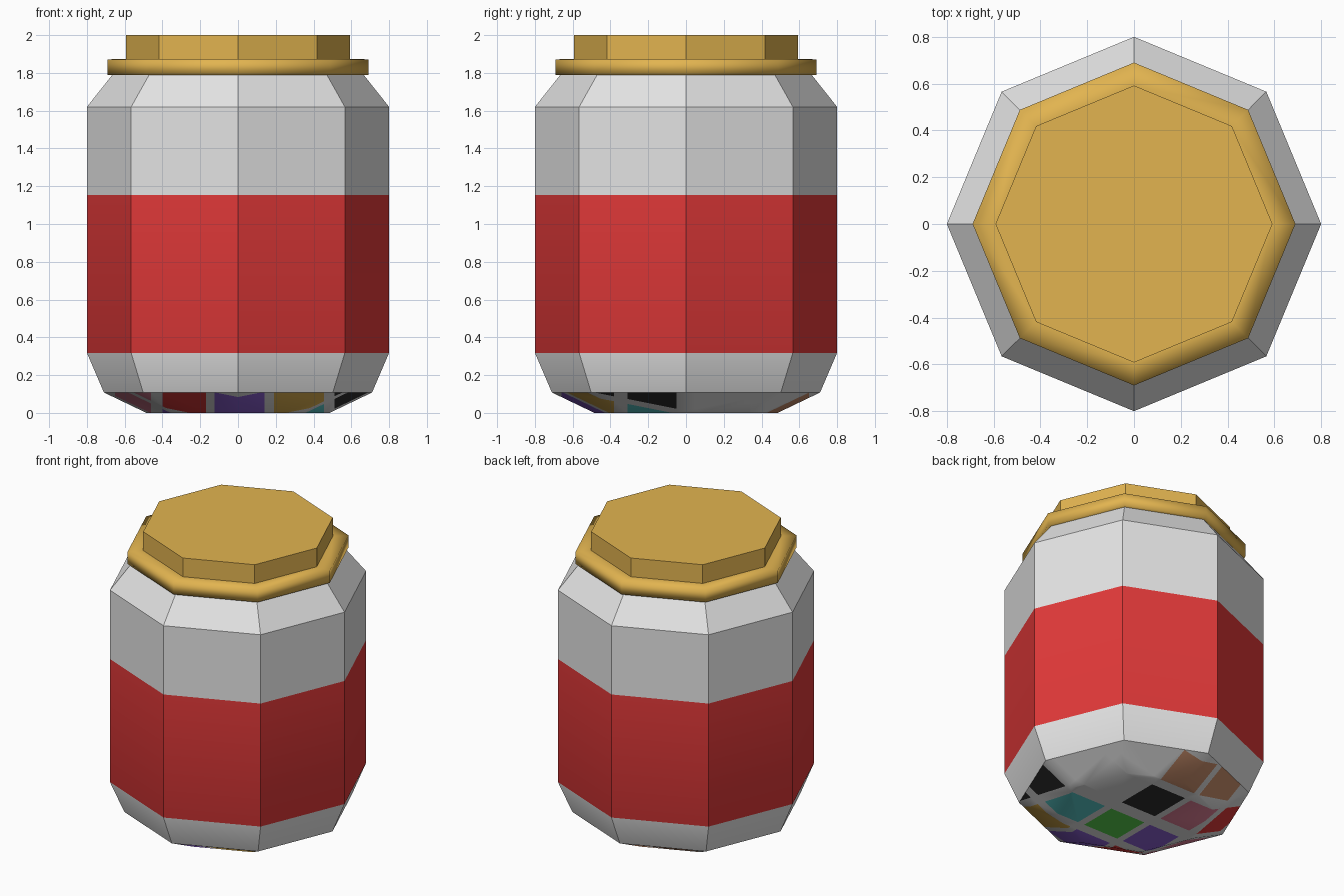
import bpy, bmesh, math
from mathutils import Vector

if "Cube" in bpy.data.objects:
    bpy.data.objects.remove(bpy.data.objects["Cube"])


def srgb(r, g, b):
    def lin(c):
        c /= 255
        return c / 12.92 if c <= 0.04045 else ((c + 0.055) / 1.055) ** 2.4
    return (lin(r), lin(g), lin(b), 1)


COLORS = {
    "white": (228, 228, 228), "red": (226, 57, 57), "gold": (226, 180, 80),
    "black": (45, 45, 45), "cyan": (92, 205, 205), "green": (88, 208, 78),
    "purple": (142, 98, 215), "pink": (225, 128, 152), "brown": (205, 145, 110),
}
NAMES = list(COLORS)
MATS = {}
for n, c in COLORS.items():
    MATS[n] = bpy.data.materials.new(n)
    MATS[n].diffuse_color = srgb(*c)


def lathe(bm, profile, sides=8, bottom=True, top=True):
    """Revolve (radius, z) points, listed bottom to top, into an n-sided shell."""
    rings = [[bm.verts.new((r * math.cos(2 * math.pi * i / sides),
                            r * math.sin(2 * math.pi * i / sides), z))
              for i in range(sides)] for r, z in profile]
    for a, b in zip(rings, rings[1:]):
        for i in range(sides):
            j = (i + 1) % sides
            bm.faces.new((a[i], a[j], b[j], b[i]))
    if bottom:
        bm.faces.new(rings[0][::-1])
    if top:
        bm.faces.new(rings[-1])


def finish(bm, name, mats, angle):
    bm.normal_update()
    me = bpy.data.meshes.new(name)
    bm.to_mesh(me)
    bm.free()
    ob = bpy.data.objects.new(name, me)
    bpy.context.collection.objects.link(ob)
    for m in mats:
        me.materials.append(MATS[m])
    bpy.ops.object.select_all(action='DESELECT')
    ob.select_set(True)
    bpy.context.view_layer.objects.active = ob
    if angle is not None:
        bpy.ops.object.shade_smooth_by_angle(angle=math.radians(angle))
    return ob


# Jar body with shoulder, label band and tapered base
bm = bmesh.new()
lathe(bm, [(0.485, 0), (0.71, 0.108), (0.8, 0.318), (0.8, 1.153), (0.8, 1.62), (0.665, 1.79)])

# Painted squares on the base: grid of columns (x) and rows (y)
COLS = [(-0.65, -0.46), (-0.40, -0.17), (-0.125, 0.14), (0.19, 0.455), (0.51, 0.72)]
ROWS = [(-0.66, -0.38), (-0.31, -0.05), (0.05, 0.34), (0.42, 0.65)]
PAINT = [
    ["pink", "red", "purple", "gold", "black"],
    ["pink", "purple", "green", "cyan", "black"],
    ["red", "pink", "black", "white", "white"],
    ["white", "brown", "brown", "white", "white"],
]
for axis, spans in ((Vector((1, 0, 0)), COLS), (Vector((0, 1, 0)), ROWS)):
    for d in (v for span in spans for v in span):
        faces = [f for f in bm.faces if f.calc_center_median().z < 0.1]
        geom = set(faces)
        for f in faces:
            geom.update(f.edges)
            geom.update(f.verts)
        bmesh.ops.bisect_plane(bm, geom=list(geom), plane_co=axis * d, plane_no=axis)

# Colour by height on the walls, by grid cell on the base
for f in bm.faces:
    c = f.calc_center_median()
    color = "white"
    if 0.32 < c.z < 1.15:
        color = "red"
    elif c.z < 0.107:
        for row, (y0, y1) in zip(PAINT, ROWS):
            for name, (x0, x1) in zip(row, COLS):
                if x0 < c.x < x1 and y0 < c.y < y1:
                    color = name
    f.material_index = NAMES.index(color)
finish(bm, "jar_body", NAMES, 30)

# Soft-shaded collar under the lid
bm = bmesh.new()
lathe(bm, [(0.64, 1.787), (0.69, 1.79), (0.69, 1.872), (0.59, 1.873)], bottom=False, top=False)
finish(bm, "lid_collar", ["gold"], 120)

# Flat-sided lid
bm = bmesh.new()
lathe(bm, [(0.592, 1.86), (0.592, 2.0)])
finish(bm, "lid", ["gold"], None)

for m in bpy.data.materials:
    if m.users and not m.is_grease_pencil:
        m.use_nodes = True
        m.node_tree.nodes["Principled BSDF"].inputs["Base Color"].default_value = m.diffuse_color
